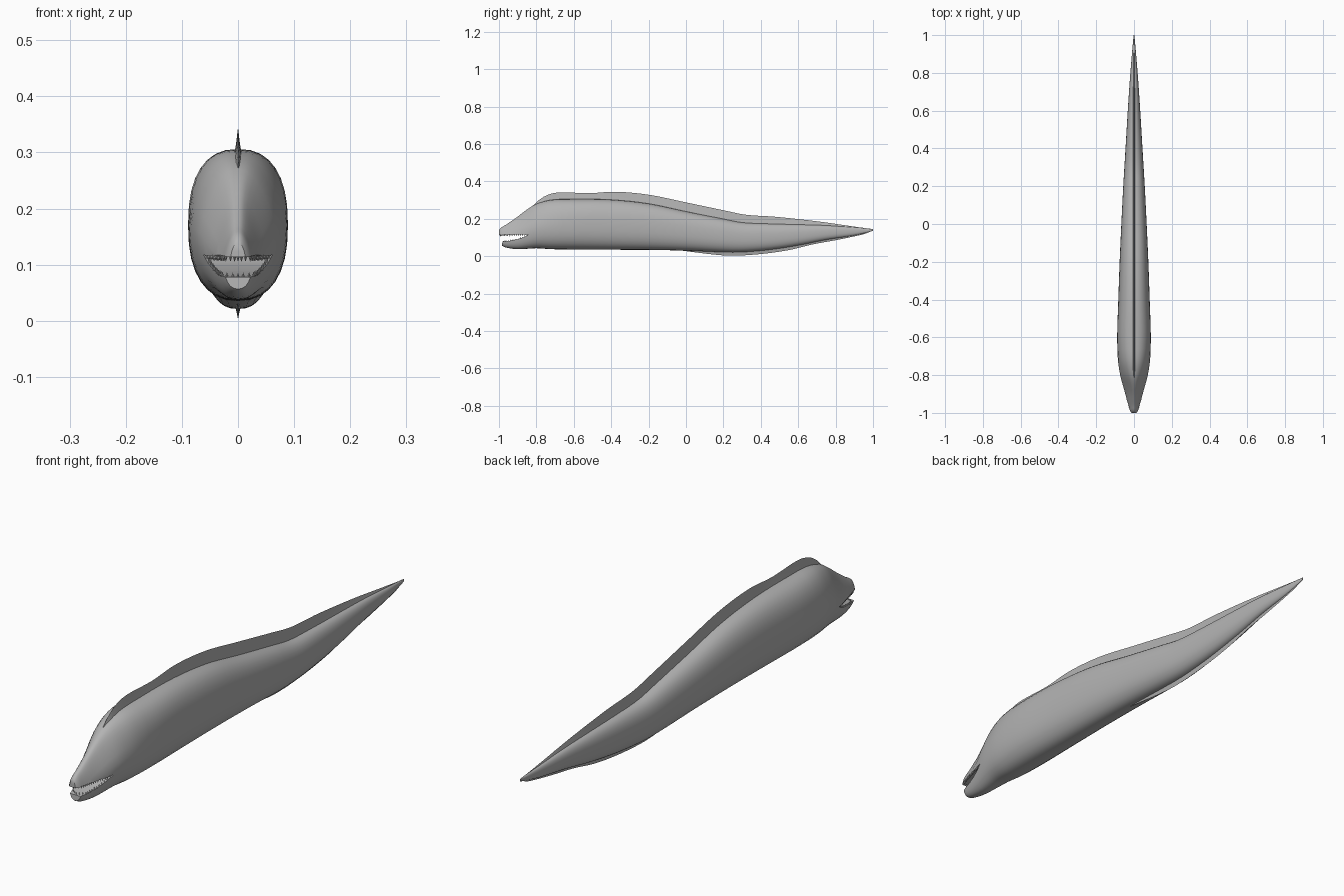
import bpy, bmesh, math

if "Cube" in bpy.data.objects:
    bpy.data.objects.remove(bpy.data.objects["Cube"])

skin = bpy.data.materials.new("grey skin")
skin.diffuse_color = (0.45, 0.45, 0.45, 1)
skin.use_nodes = True
skin.node_tree.nodes["Principled BSDF"].inputs["Base Color"].default_value = skin.diffuse_color

# body stations: y, top z, bottom z, half width, narrowing towards the top
BODY = [
    (-1.00, .138, .085, .013, .2), (-.99, .152, .062, .022, .3), (-.96, .170, .046, .031, .4),
    (-.90, .212, .038, .046, .5), (-.85, .250, .040, .060, .45), (-.80, .280, .043, .073, .3),
    (-.72, .302, .038, .085, .12), (-.60, .306, .036, .089, 0), (-.40, .303, .035, .083, 0),
    (-.20, .282, .034, .076, 0), (.00, .240, .030, .067, 0), (.20, .200, .022, .057, 0),
    (.30, .181, .022, .051, 0), (.45, .174, .035, .042, 0), (.60, .170, .058, .033, 0),
    (.75, .165, .088, .023, 0), (.90, .154, .112, .011, 0), (1.00, .146, .136, .002, 0)]
# fin edges: y, z
DORSAL = [(-.82, .268), (-.78, .306), (-.73, .332), (-.67, .342), (-.52, .337), (-.38, .345),
          (-.20, .329), (.00, .288), (.20, .246), (.32, .222), (.48, .211), (.70, .187),
          (.87, .163), (.97, .149)]
VENTRAL = [(-.05, .034), (.05, .021), (.15, .009), (.25, .003), (.40, .012), (.55, .033),
           (.68, .064), (.80, .086), (.95, .118), (.99, .134)]


def sample(table, y):
    """Smooth interpolation of a table along y."""
    y = min(max(y, table[0][0]), table[-1][0])
    i = next(k for k in range(len(table) - 1) if y <= table[k + 1][0])
    a, b = table[i], table[i + 1]
    p, q = table[max(i - 1, 0)], table[min(i + 2, len(table) - 1)]
    h = b[0] - a[0]
    t = (y - a[0]) / h
    out = []
    for k in range(1, len(a)):
        ma = (b[k] - p[k]) / (b[0] - p[0]) * h
        mb = (q[k] - a[k]) / (q[0] - a[0]) * h
        out.append((2*t**3 - 3*t*t + 1) * a[k] + (t**3 - 2*t*t + t) * ma
                   + (3*t*t - 2*t**3) * b[k] + (t**3 - t*t) * mb)
    return out


N = 2.4


def half_width(y, z):
    top, bot, w, taper = sample(BODY, y)
    u = (z - (top + bot) / 2) / ((top - bot) / 2)
    return w * max(0, 1 - abs(u)**N)**(1 / N) * (1 - taper * max(u, 0))


def make(name, bm):
    bmesh.ops.recalc_face_normals(bm, faces=bm.faces)
    me = bpy.data.meshes.new(name)
    bm.to_mesh(me)
    bm.free()
    me.materials.append(skin)
    ob = bpy.data.objects.new(name, me)
    bpy.context.collection.objects.link(ob)
    return ob


def loft(name, rings):
    bm = bmesh.new()
    vs = [[bm.verts.new(p) for p in r] for r in rings]
    n = len(vs[0])
    for a, b in zip(vs, vs[1:]):
        for i in range(n):
            bm.faces.new((a[i], a[(i+1) % n], b[(i+1) % n], b[i]))
    bm.faces.new(vs[0])
    bm.faces.new(vs[-1])
    return make(name, bm)


def smooth(ob, angle):
    bpy.ops.object.select_all(action='DESELECT')
    ob.select_set(True)
    bpy.context.view_layer.objects.active = ob
    bpy.ops.object.shade_smooth_by_angle(angle=math.radians(angle))


# body with head, lofted from nose to tail tip
ys = [-1, -.996, -.99, -.98, -.97] + [-.96 + .02*i for i in range(16)]
ys += [-.64 + 1.64*i/48 for i in range(1, 49)]
rings = []
for y in ys:
    top, bot, w, taper = sample(BODY, y)
    ring = []
    for k in range(32):
        a = 2 * math.pi * k / 32
        s, c = math.sin(a), math.cos(a)
        u = math.copysign(abs(s)**(2/N), s)
        x = math.copysign(abs(c)**(2/N), c) * w * (1 - taper * max(u, 0))
        ring.append((x, y, (top + bot)/2 + u * (top - bot)/2))
    rings.append(ring)
body = loft("body", rings)

# mouth opening, which also sets the lower jaw back from the snout
gape = [(-.84, .117), (-1.05, .113), (-1.05, -.02), (-.988, -.02), (-.982, .078),
        (-.94, .083), (-.90, .091), (-.865, .103)]
cutter = loft("mouth_cutter", [[(x, y, z) for y, z in gape] for x in (-.2, .2)])
cutter.hide_render = True
cutter.hide_viewport = True
cut = body.modifiers.new("mouth", 'BOOLEAN')
cut.object = cutter
cut.operation = 'DIFFERENCE'
cut.solver = 'EXACT'
bpy.context.view_layer.objects.active = body
bpy.ops.object.modifier_apply(modifier=cut.name)
bpy.data.objects.remove(cutter)
smooth(body, 40)


# thin fins along the back and the rear belly
def fin(name, table, side):
    rings = []
    y0, y1 = table[0][0], table[-1][0]
    for i in range(61):
        y = y0 + (y1 - y0) * i / 60
        edge = sample(table, y)[0]
        top, bot, w, _ = sample(BODY, y)
        root = (top if side > 0 else bot) - side * .012
        edge = max(edge, root + .002) if side > 0 else min(edge, root - .002)
        b = min(.007, w * .5)
        mid = root + (edge - root) * .5
        rings.append([(-b, y, root), (b, y, root), (b*.45, y, mid),
                      (0, y, edge), (-b*.45, y, mid)])
    smooth(loft(name, rings), 50)


fin("dorsal_fin", DORSAL, 1)
fin("ventral_fin", VENTRAL, -1)


# small pointed teeth around each jaw
def teeth(name, line, y_front, count, size, side):
    bm = bmesh.new()
    for i in range(-count, count + 1):
        t = abs(i) / count
        y = y_front + (-.85 - y_front) * t**1.3
        z = sample(line, y)[0]
        x = math.copysign(half_width(y, z) * .93 * min(1, t * 5), i)
        r = size * .42
        base = [bm.verts.new((x + r*math.cos(a), y + r*math.sin(a), z + side*.002))
                for a in (0, math.pi/2, math.pi, 3*math.pi/2)]
        tip = bm.verts.new((x, y, z - side * size))
        bm.faces.new(base)
        for k in range(4):
            bm.faces.new((base[k], base[(k+1) % 4], tip))
    make(name, bm)


teeth("upper_teeth", [(-1.05, .113), (-.84, .117)], -.994, 16, .009, 1)
teeth("lower_teeth", [(-.982, .078), (-.94, .083), (-.90, .091), (-.84, .113)], -.976, 13, .007, -1)
